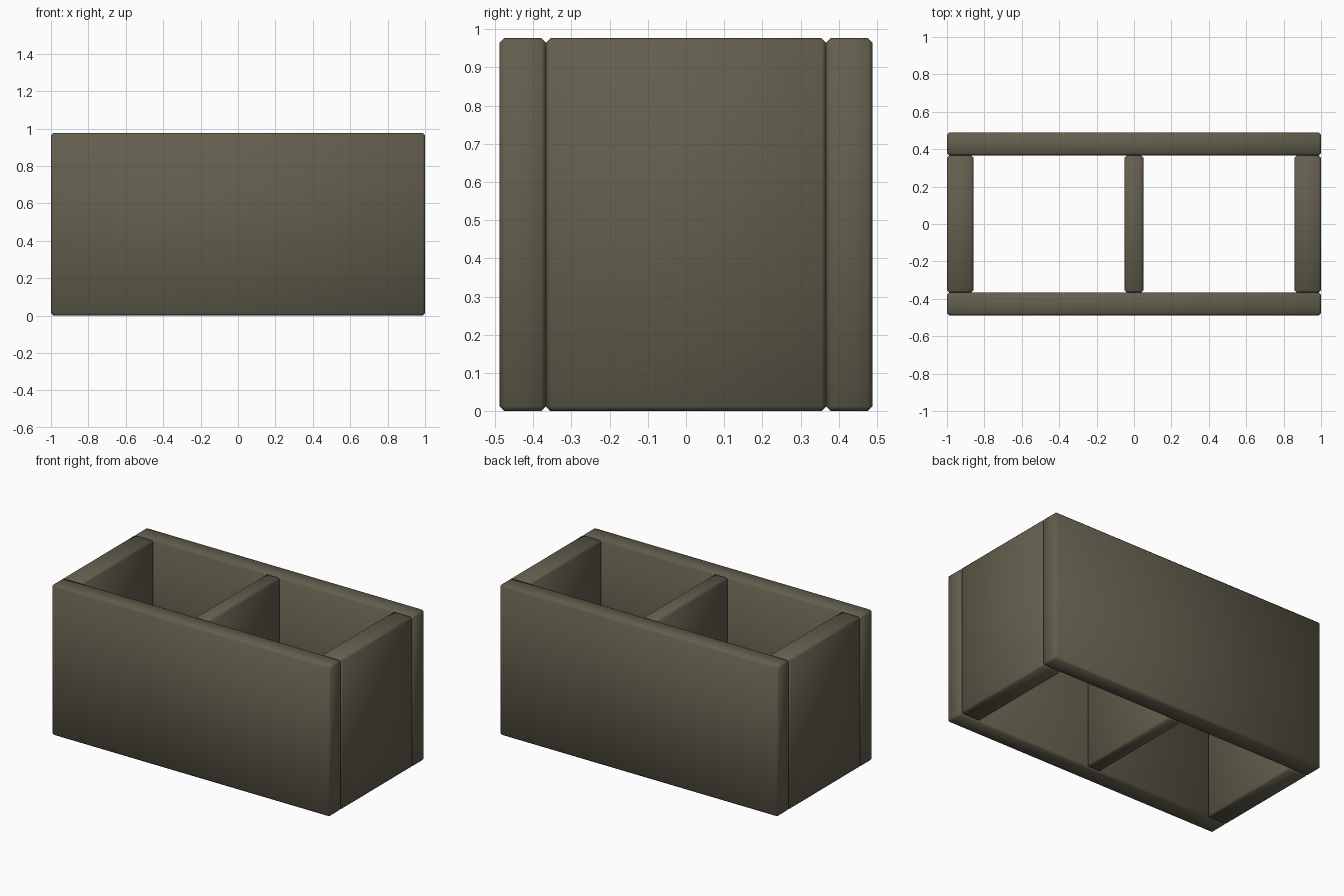
import bpy, bmesh

if "Cube" in bpy.data.objects:
    bpy.data.objects.remove(bpy.data.objects["Cube"])

H = 0.977      # block height and depth
SEAM = 0.367   # inner face of the long walls
BEVEL = 0.012

mat = bpy.data.materials.new("concrete grey brown")
mat.diffuse_color = (0.125, 0.115, 0.076, 1)
mat.use_nodes = True
mat.node_tree.nodes["Principled BSDF"].inputs["Base Color"].default_value = mat.diffuse_color


def slab(name, x0, x1, y0, y1):
    """Chamfered slab of full block height."""
    bm = bmesh.new()
    bmesh.ops.create_cube(bm, size=1)
    for v in bm.verts:
        v.co = ((x0 + x1) / 2 + v.co.x * (x1 - x0),
                (y0 + y1) / 2 + v.co.y * (y1 - y0),
                (v.co.z + 0.5) * H)
    bmesh.ops.bevel(bm, geom=bm.edges[:], offset=BEVEL, segments=1,
                    affect='EDGES', profile=0.5)
    for f in bm.faces:
        f.smooth = True
    me = bpy.data.meshes.new(name)
    bm.to_mesh(me)
    bm.free()
    me.materials.append(mat)
    ob = bpy.data.objects.new(name, me)
    bpy.context.collection.objects.link(ob)


# Long walls
slab("front_wall", -1, 1, -H / 2, -SEAM)
slab("back_wall", -1, 1, SEAM, H / 2)

# Cross webs between the long walls
slab("left_web", -1, -0.859, -SEAM, SEAM)
slab("middle_web", -0.05, 0.05, -SEAM, SEAM)
slab("right_web", 0.859, 1, -SEAM, SEAM)
